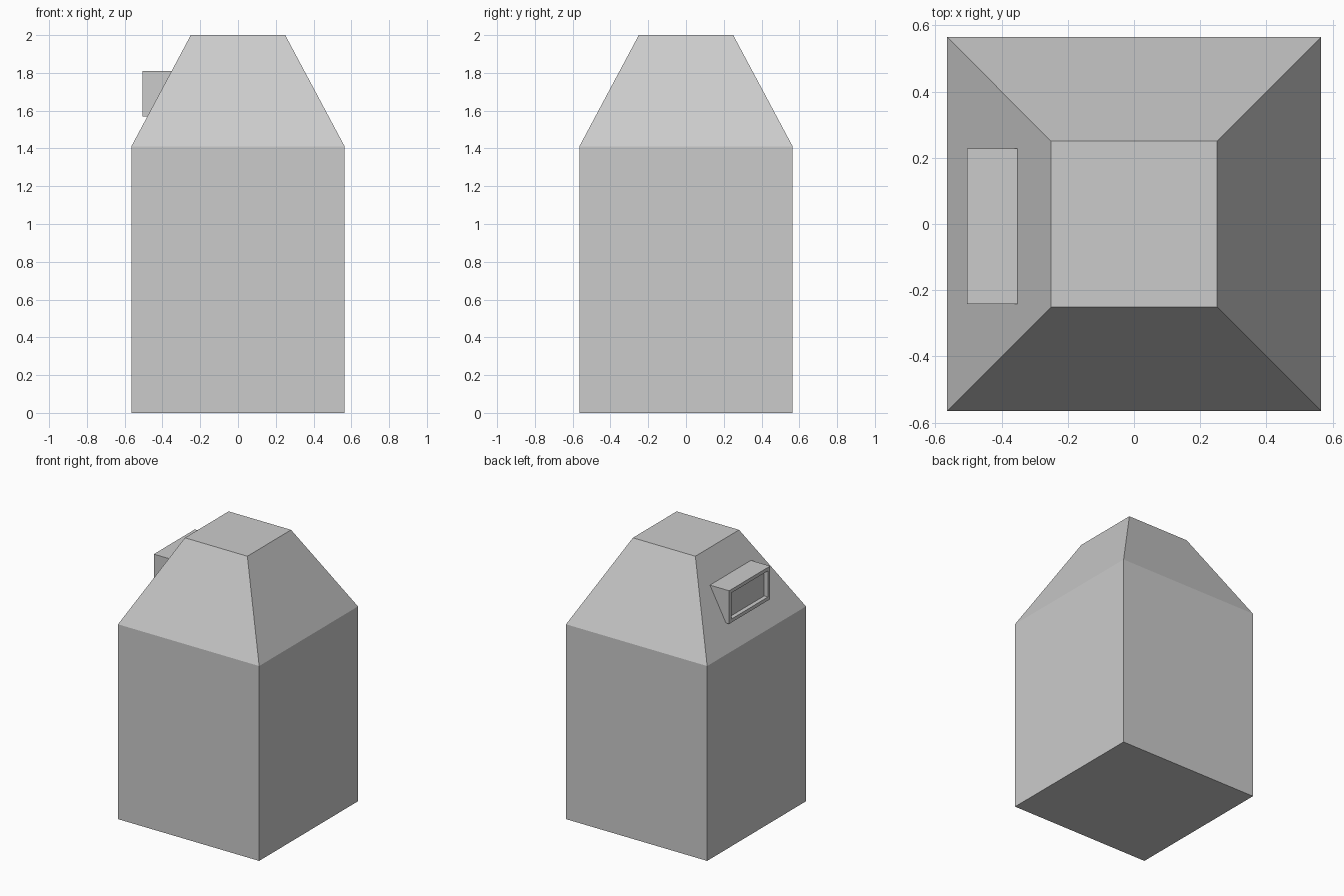
import bpy, bmesh

if "Cube" in bpy.data.objects:
    bpy.data.objects.remove(bpy.data.objects["Cube"])

HALF, TOP_HALF = 0.565, 0.25
EAVE, TOP = 1.41, 2.0


def finish(bm, name):
    bmesh.ops.recalc_face_normals(bm, faces=bm.faces[:])
    mesh = bpy.data.meshes.new(name)
    bm.to_mesh(mesh)
    bm.free()
    obj = bpy.data.objects.new(name, mesh)
    bpy.context.collection.objects.link(obj)
    return obj


def slope_x(z):
    return -HALF + (z - EAVE) * (HALF - TOP_HALF) / (TOP - EAVE)


# Tower body: square walls with a tapering roof
bm = bmesh.new()
rings = [[bm.verts.new((sx * h, sy * h, z)) for sx, sy in ((-1, -1), (1, -1), (1, 1), (-1, 1))]
         for h, z in ((HALF, 0), (HALF, EAVE), (TOP_HALF, TOP))]
for low, high in zip(rings, rings[1:]):
    for i in range(4):
        j = (i + 1) % 4
        bm.faces.new((low[i], low[j], high[j], high[i]))
bm.faces.new(rings[0][::-1])
bm.faces.new(rings[-1])
finish(bm, "tower_body")

# Dormer: wedge profile set slightly into the left roof slope
front_x, z0, z1 = -0.505, 1.57, 1.81
profile = [(front_x, z0), (slope_x(z0) + 0.004, z0),
           (slope_x(z1) + 0.004, z1), (front_x, z1)]
bm = bmesh.new()
side = bm.faces.new([bm.verts.new((x, -0.241, z)) for x, z in profile])
ext = bmesh.ops.extrude_face_region(bm, geom=[side])
bmesh.ops.translate(bm, vec=(0, 0.469, 0),
                    verts=[v for v in ext["geom"] if isinstance(v, bmesh.types.BMVert)])
bmesh.ops.recalc_face_normals(bm, faces=bm.faces[:])

# Recessed window in the dormer front
front = min(bm.faces, key=lambda f: f.calc_center_median().x)
bmesh.ops.inset_region(bm, faces=[front], thickness=0.036)
opening = bmesh.ops.extrude_face_region(bm, geom=[front])
bmesh.ops.translate(bm, vec=(0.03, 0, 0),
                    verts=[v for v in opening["geom"] if isinstance(v, bmesh.types.BMVert)])
if front.is_valid:
    bmesh.ops.delete(bm, geom=[front], context='FACES_ONLY')
finish(bm, "dormer_window")
